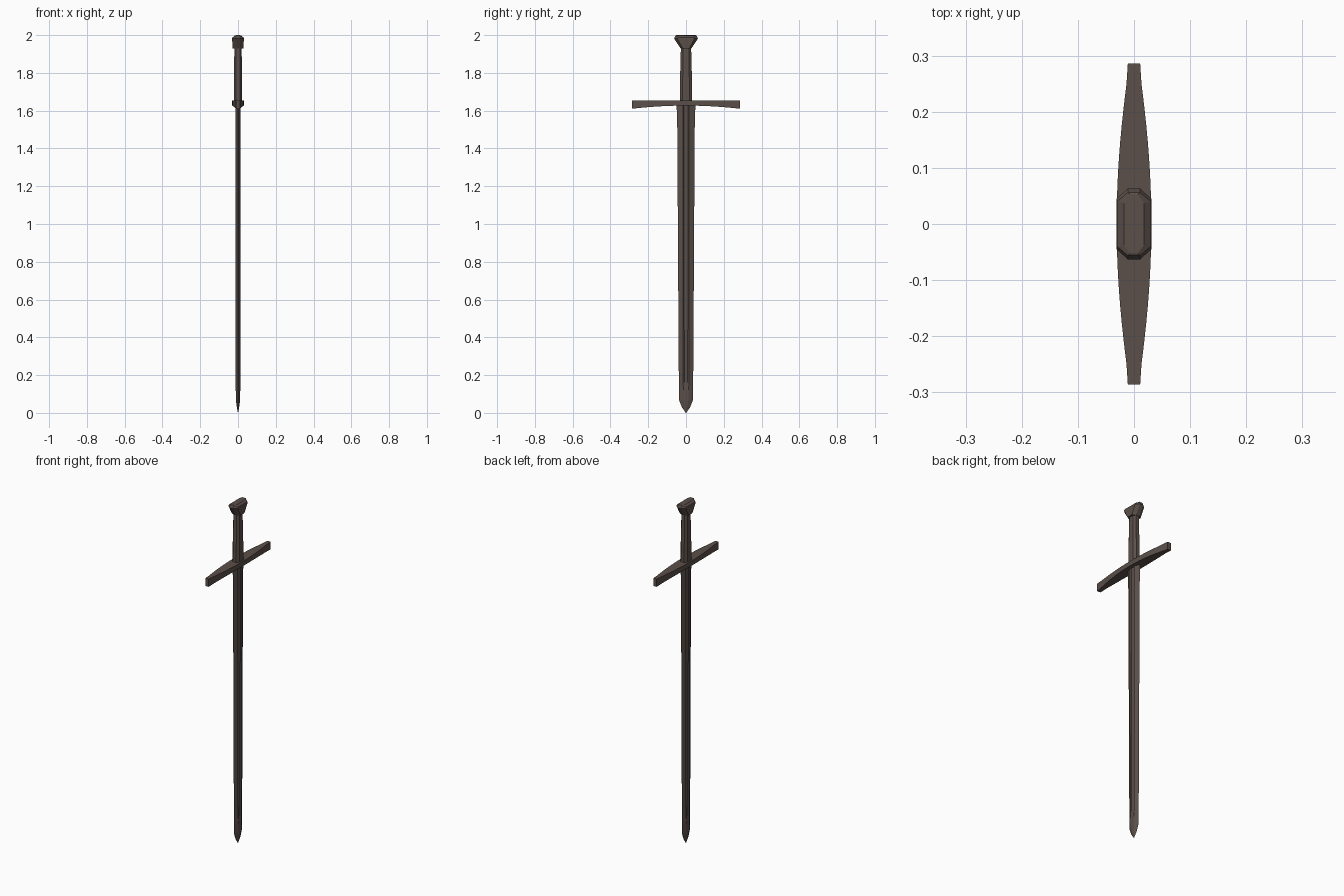
import bpy, bmesh, math

if "Cube" in bpy.data.objects:
    bpy.data.objects.remove(bpy.data.objects["Cube"])

steel = bpy.data.materials.new("dark brown steel")
steel.diffuse_color = (0.105, 0.08, 0.07, 1)
steel.use_nodes = True
steel.node_tree.nodes["Principled BSDF"].inputs["Base Color"].default_value = steel.diffuse_color


def loft(name, rings, smooth=None):
    """Skin a list of equal-length point rings and cap both ends."""
    bm = bmesh.new()
    vs = [[bm.verts.new(p) for p in r] for r in rings]
    n = len(vs[0])
    for a, b in zip(vs, vs[1:]):
        for i in range(n):
            j = (i + 1) % n
            bm.faces.new((a[i], a[j], b[j], b[i]))
    bm.faces.new(vs[0][::-1])
    bm.faces.new(vs[-1])
    bmesh.ops.remove_doubles(bm, verts=bm.verts, dist=1e-5)
    bmesh.ops.recalc_face_normals(bm, faces=bm.faces)
    me = bpy.data.meshes.new(name)
    bm.to_mesh(me)
    bm.free()
    me.materials.append(steel)
    ob = bpy.data.objects.new(name, me)
    bpy.context.collection.objects.link(ob)
    if smooth:
        bpy.ops.object.select_all(action='DESELECT')
        ob.select_set(True)
        bpy.context.view_layer.objects.active = ob
        bpy.ops.object.shade_smooth_by_angle(angle=math.radians(smooth))
    return ob


def octagon(hx, hy, cx, cy, z):
    """Chamfered rectangle; cx, cy are the half lengths of the straight sides."""
    return [(hx, -cy, z), (hx, cy, z), (cx, hy, z), (-cx, hy, z),
            (-hx, cy, z), (-hx, -cy, z), (-cx, -hy, z), (cx, -hy, z)]


def blade_ring(z, w, t, f, d):
    """w: half width, t: half thickness, f: fuller half width, d: fuller depth."""
    half = [(0, -w), (t, -f), (t - d, -f * 0.6), (t - d, f * 0.6), (t, f)]
    return [(x, y, z) for x, y in half] + [(-x, -y, z) for x, y in half]


# Blade with a fuller on both faces
loft("blade", [blade_ring(*r) for r in [
    (0.0, 0.001, 0.0005, 0.0004, 0),
    (0.03, 0.022, 0.006, 0.006, 0),
    (0.065, 0.036, 0.011, 0.012, 0),
    (0.12, 0.038, 0.012, 0.014, 0),
    (0.16, 0.038, 0.012, 0.015, 0.004),
    (0.80, 0.042, 0.0125, 0.016, 0.005),
    (1.50, 0.046, 0.013, 0.017, 0.005),
    (1.64, 0.050, 0.013, 0.017, 0.005)]])

# Crossguard: flat top, arched underside, bowed sides
guard = []
for i in range(-8, 9):
    u = i / 8
    y = 0.286 * u
    w = 0.011 + 0.020 * max(0, 1 - (abs(y) / 0.27) ** 2) ** 1.1
    b = 1.627 - 0.017 * abs(u) ** 2
    guard.append([(-w, y, b), (w, y, b), (w, y, 1.655), (-w, y, 1.655)])
loft("crossguard", guard, 30)

# Grip
loft("grip", [octagon(hx, hy, hx * 0.5, hy * 0.55, z) for hx, hy, z in [
    (0.022, 0.033, 1.64), (0.022, 0.032, 1.75), (0.019, 0.027, 1.94)]])

# Flared pommel with a crown rounded across its width
pommel = [octagon(0.029, 0.029, 0.011, 0.018, 1.93),
          octagon(0.031, 0.063, 0.011, 0.045, 1.982),
          octagon(0.030, 0.056, 0.011, 0.040, 1.99)]
pommel[2] = [(x, y, 1.998 if abs(x) < 0.02 else 1.987) for x, y, z in pommel[2]]
pommel.append([(x * 0.6, y * 0.94, 2.0 if abs(x) < 0.02 else 1.997)
               for x, y, z in pommel[2]])
loft("pommel", pommel)
